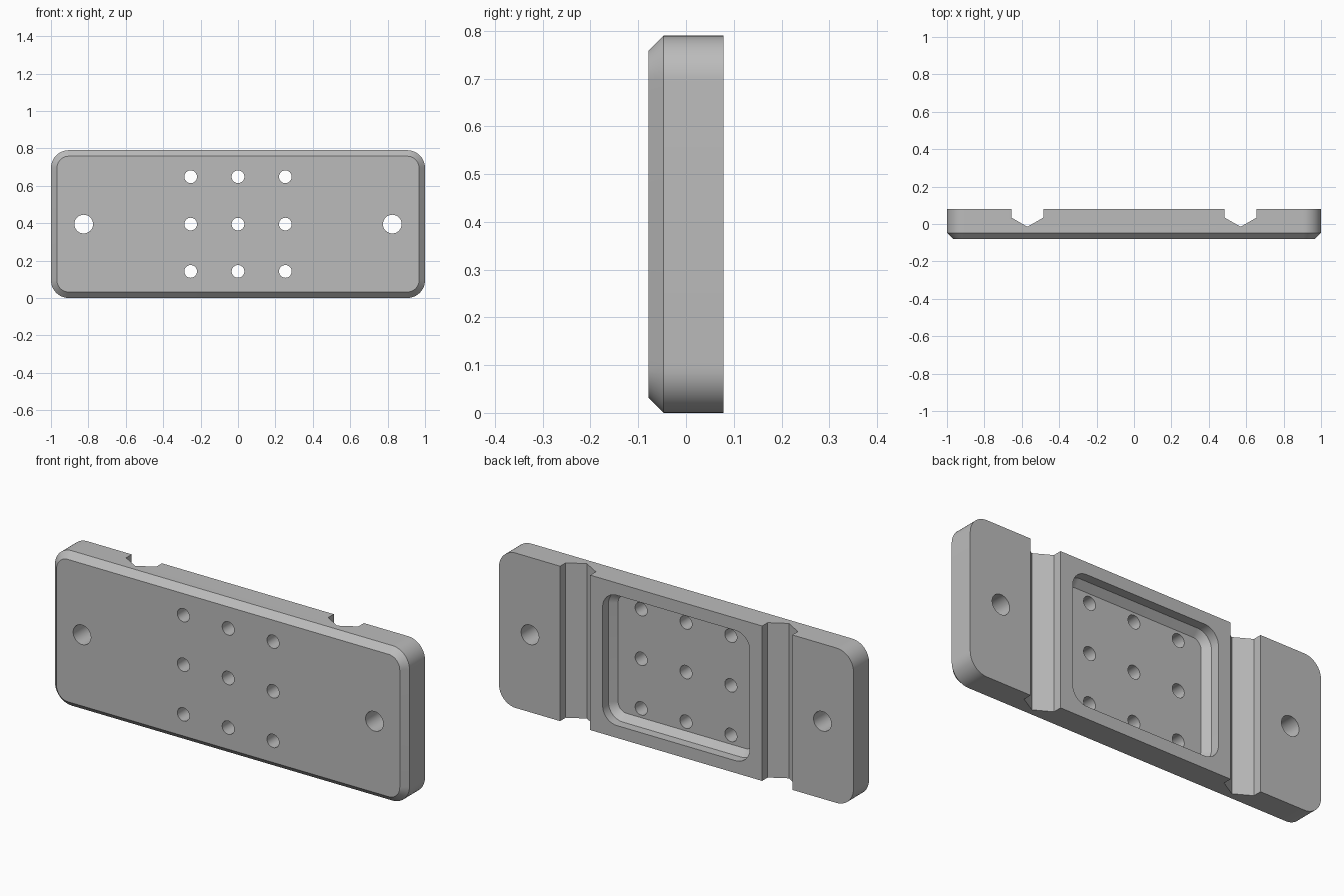
import bpy, bmesh, math

if "Cube" in bpy.data.objects:
    bpy.data.objects.remove(bpy.data.objects["Cube"])

HALF_H, BACK = 0.395, 0.079
CHAMFER = 0.032

grey = bpy.data.materials.new("plain grey")
grey.use_nodes = True
grey.diffuse_color = (0.5, 0.5, 0.5, 1)
grey.node_tree.nodes["Principled BSDF"].inputs["Base Color"].default_value = (0.5, 0.5, 0.5, 1)


def rounded_rect(hx, hz, r, steps=12):
    """Rounded rectangle outline in x, z, centred on the plate."""
    pts = []
    for q, (sx, sz) in enumerate([(1, 1), (-1, 1), (-1, -1), (1, -1)]):
        for i in range(steps + 1):
            a = (q + i / steps) * math.pi / 2
            pts.append((sx * (hx - r) + r * math.cos(a),
                        HALF_H + sz * (hz - r) + r * math.sin(a)))
    return pts


def circle(cx, cz, r, n=32):
    return [(cx + r * math.cos(2 * math.pi * i / n),
             cz + r * math.sin(2 * math.pi * i / n)) for i in range(n)]


def loft(name, rings):
    """Closed solid through rings of 3D points."""
    bm = bmesh.new()
    loops = [[bm.verts.new(p) for p in ring] for ring in rings]
    n = len(loops[0])
    for a, b in zip(loops, loops[1:]):
        for i in range(n):
            j = (i + 1) % n
            bm.faces.new((a[i], a[j], b[j], b[i]))
    bm.faces.new(loops[0])
    bm.faces.new(loops[-1])
    bmesh.ops.recalc_face_normals(bm, faces=bm.faces)
    mesh = bpy.data.meshes.new(name)
    bm.to_mesh(mesh)
    bm.free()
    mesh.materials.append(grey)
    obj = bpy.data.objects.new(name, mesh)
    bpy.context.collection.objects.link(obj)
    return obj


def at_y(outline, y):
    return [(x, y, z) for x, z in outline]


# Plate with rounded corners and a chamfered front rim
full = rounded_rect(1, HALF_H, 0.095)
front = rounded_rect(1 - CHAMFER, HALF_H - CHAMFER, 0.095 - CHAMFER)
plate = loft("mounting_plate", [at_y(front, -BACK), at_y(full, CHAMFER - BACK), at_y(full, BACK)])

# Back pocket with straight walls and a sloped foot
rim = rounded_rect(0.415, 0.332, 0.08)
floor = rounded_rect(0.415 - CHAMFER, 0.332 - CHAMFER, 0.08 - CHAMFER)
cutters = [loft("pocket_cutter", [at_y(floor, 0), at_y(rim, CHAMFER), at_y(rim, 0.2)])]

# Vertical grooves with a V-shaped bottom
for side in (-1, 1):
    c = side * 0.57
    section = [(c - 0.085, 0.2), (c - 0.085, 0.034), (c, -0.015), (c + 0.085, 0.034), (c + 0.085, 0.2)]
    cutters.append(loft("groove_cutter", [[(x, y, z) for x, y in section] for z in (-0.1, 0.9)]))

# Fixing holes at the ends and a grid of small holes
holes = [(side * 0.825, HALF_H, 0.05) for side in (-1, 1)]
holes += [(i * 0.253, HALF_H + k * 0.253, 0.034) for i in (-1, 0, 1) for k in (-1, 0, 1)]
for x, z, r in holes:
    ring = circle(x, z, r)
    cutters.append(loft("hole_cutter", [at_y(ring, -0.2), at_y(ring, 0.2)]))

# Cut everything out of the plate
bpy.context.view_layer.objects.active = plate
for cutter in cutters:
    cutter.hide_render = True
    mod = plate.modifiers.new("cut", 'BOOLEAN')
    mod.operation = 'DIFFERENCE'
    mod.solver = 'EXACT'
    mod.object = cutter
    bpy.ops.object.modifier_apply(modifier=mod.name)
    bpy.data.objects.remove(cutter)

bpy.ops.object.select_all(action='DESELECT')
plate.select_set(True)
bpy.ops.object.shade_smooth_by_angle(angle=math.radians(30))
